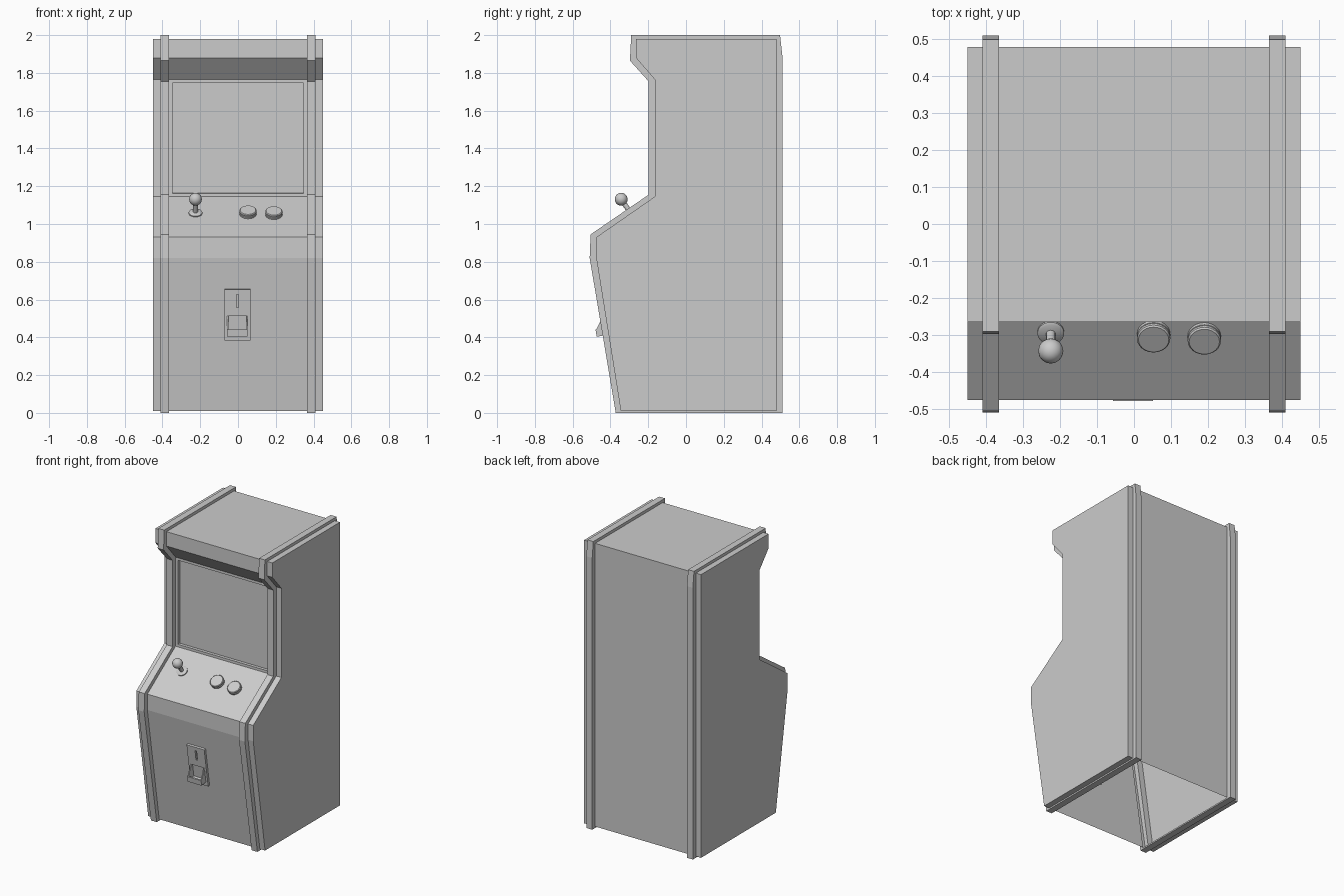
import bpy, bmesh, math
from mathutils import Matrix, Vector

if "Cube" in bpy.data.objects:
    bpy.data.objects.remove(bpy.data.objects["Cube"])

# Side profiles (y, z): cabinet skin and the raised edge trim around it
SKIN = [(-.345, .01), (-.475, .82), (-.475, .93), (-.165, 1.145), (-.165, 1.765),
        (-.265, 1.88), (-.265, 1.98), (.478, 1.98), (.478, 1.89), (.478, .01)]
TRIM = [(-.372, 0), (-.51, .82), (-.505, .945), (-.198, 1.155), (-.198, 1.755),
        (-.297, 1.865), (-.29, 2), (.498, 2), (.51, 1.89), (.51, 0)]


def finish(name, bm):
    mesh = bpy.data.meshes.new(name)
    bm.to_mesh(mesh)
    bm.free()
    ob = bpy.data.objects.new(name, mesh)
    bpy.context.collection.objects.link(ob)
    return ob


def slope_frame(x, a, b, z):
    """Frame on the sloped face a-b at height z: X across, Y up the slope, Z outward."""
    t = (z - a[1]) / (b[1] - a[1])
    up = Vector((0, b[0] - a[0], b[1] - a[1])).normalized()
    right = Vector((1, 0, 0))
    m = Matrix((right, up, right.cross(up))).transposed().to_4x4()
    m.translation = (x, a[0] + t * (b[0] - a[0]), z)
    return m


def box(name, frame, lo, hi):
    lo, hi = Vector(lo), Vector(hi)
    bm = bmesh.new()
    bmesh.ops.create_cube(bm, size=1, matrix=frame @ Matrix.Translation((lo + hi) / 2)
                          @ Matrix.Diagonal((*(hi - lo), 1)))
    return finish(name, bm)


def smooth(ob):
    bpy.ops.object.select_all(action='DESELECT')
    ob.select_set(True)
    bpy.context.view_layer.objects.active = ob
    bpy.ops.object.shade_smooth_by_angle(angle=math.radians(35))


def turned(name, frame, rings, n=24):
    """Solid of revolution from (radius, height) rings along the frame's Z."""
    bm = bmesh.new()
    loops = [[bm.verts.new(frame @ Vector((r * math.cos(2 * math.pi * i / n),
                                           r * math.sin(2 * math.pi * i / n), h)))
              for i in range(n)] for r, h in rings]
    for a, b in zip(loops, loops[1:]):
        for i in range(n):
            j = (i + 1) % n
            bm.faces.new((a[i], a[j], b[j], b[i]))
    bm.faces.new(loops[0][::-1])
    bm.faces.new(loops[-1])
    ob = finish(name, bm)
    smooth(ob)


# Cabinet: one skin lofted across x, stepping out to form the trim, open underneath
bm = bmesh.new()
half = [(.45, SKIN), (.41, SKIN), (.41, TRIM), (.365, TRIM), (.365, SKIN)]
stations = [(-x, p) for x, p in half] + half[::-1]
loops = [[bm.verts.new((x, y, z)) for y, z in p] for x, p in stations]
n = len(SKIN)
screen = floor = None
for s, (a, b) in enumerate(zip(loops, loops[1:])):
    for i in range(n):
        j = (i + 1) % n
        f = bm.faces.new((a[i], a[j], b[j], b[i]))
        if s == 4 and i == 3:
            screen = f
        if s == 4 and i == n - 1:
            floor = f
bm.faces.new(loops[0])
bm.faces.new(loops[-1])
bmesh.ops.recalc_face_normals(bm, faces=bm.faces)
# Recessed screen
bmesh.ops.inset_individual(bm, faces=[screen], thickness=.025)
bmesh.ops.inset_individual(bm, faces=[screen], thickness=.001)
bmesh.ops.translate(bm, verts=screen.verts, vec=(0, .02, 0))
bmesh.ops.delete(bm, geom=[floor], context='FACES_ONLY')
finish("cabinet", bm)

# Joystick: base disc, shaft and ball
stick = slope_frame(-.225, SKIN[2], SKIN[3], 1.057)
turned("joystick_base", stick, [(.036, -.005), (.036, .006), (.03, .01)])
turned("joystick_shaft", stick, [(.013, 0), (.013, .08)], 12)
bm = bmesh.new()
bmesh.ops.create_uvsphere(bm, u_segments=16, v_segments=10, radius=.034,
                          matrix=stick @ Matrix.Translation((0, 0, .09)))
smooth(finish("joystick_ball", bm))

# Push buttons
for k, (x, z) in enumerate([(.053, 1.053), (.19, 1.049)]):
    turned(f"button_{k + 1}", slope_frame(x, SKIN[2], SKIN[3], z),
           [(.045, -.005), (.045, .01), (.041, .011), (.041, .013),
            (.045, .014), (.045, .022), (.041, .026)])

# Coin door: plate with slot and return pocket cut in, plus the return tray
door = slope_frame(-.003, SKIN[0], SKIN[1], .52)
plate = box("coin_door", door, (-.068, -.137, -.005), (.068, .137, .016))
for name, lo, hi in [("slot_cutter", (-.006, .04, .004), (.006, .11, .05)),
                     ("pocket_cutter", (-.054, -.108, .003), (.054, -.004, .05))]:
    cutter = box(name, door, lo, hi)
    cutter.hide_render = True
    cutter.hide_set(True)
    mod = plate.modifiers.new(name, 'BOOLEAN')
    mod.operation = 'DIFFERENCE'
    mod.solver = 'EXACT'
    mod.object = cutter
box("coin_return_tray", door, (-.054, -.108, 0), (.054, -.098, .064))
box("coin_return_lip", door, (-.054, -.108, .054), (.054, -.07, .064))
for side in (-1, 1):
    x0, x1 = sorted((side * .054, side * .047))
    bm = bmesh.new()
    tri = [(-.108, .003), (-.108, .06), (-.07, .06), (-.004, .012), (-.004, .003)]
    face = bm.faces.new([bm.verts.new(door @ Vector((x0, y, z))) for y, z in tri])
    ext = bmesh.ops.extrude_face_region(bm, geom=[face], use_keep_orig=True)
    bmesh.ops.translate(bm, vec=(x1 - x0, 0, 0),
                        verts=[v for v in ext["geom"] if isinstance(v, bmesh.types.BMVert)])
    bmesh.ops.recalc_face_normals(bm, faces=bm.faces)
    finish("coin_return_cheek_" + ("left" if side < 0 else "right"), bm)
